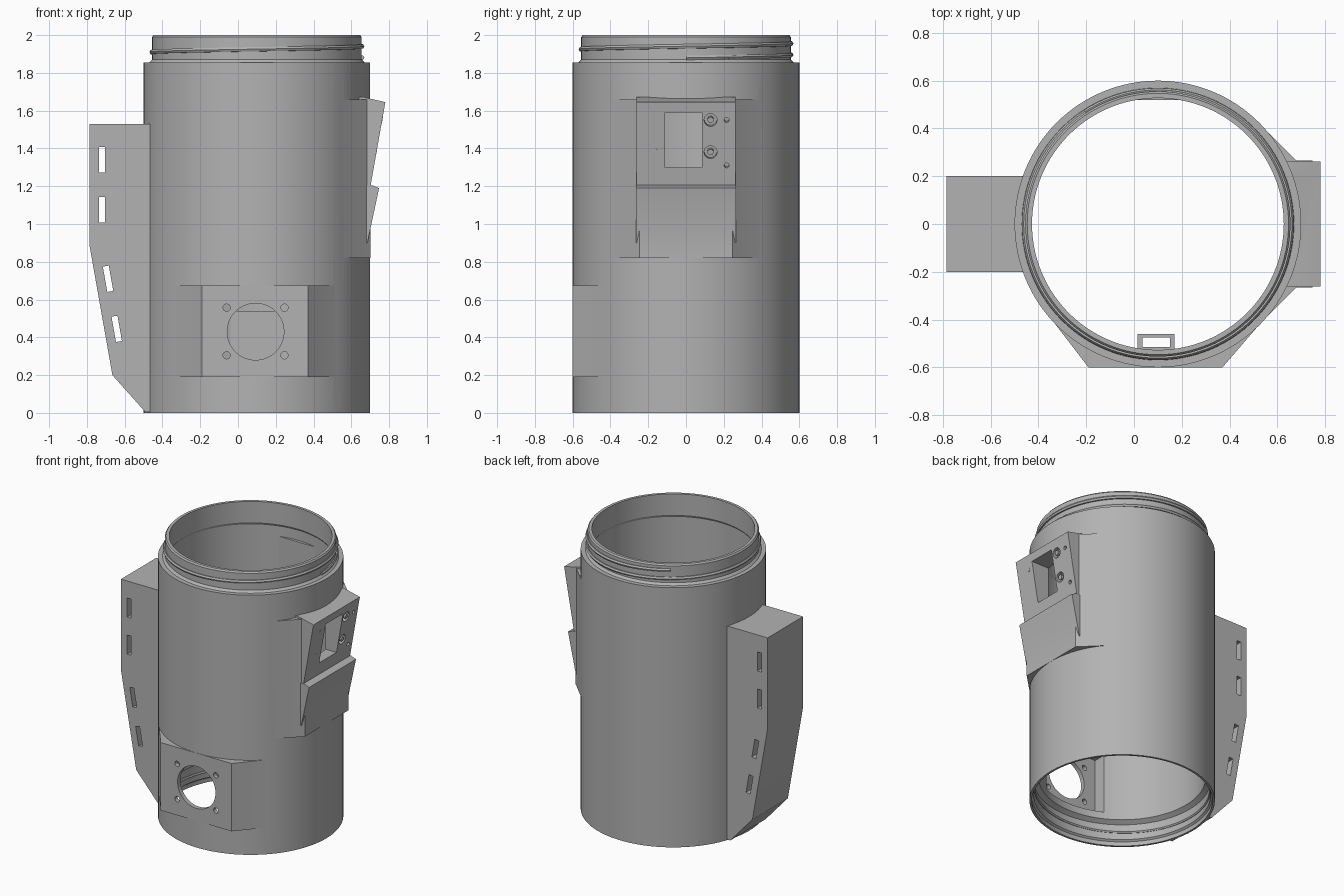
import bpy, bmesh, math
from mathutils import Vector, Matrix

if "Cube" in bpy.data.objects:
    bpy.data.objects.remove(bpy.data.objects["Cube"], do_unlink=True)

CX = 0.1      # tube axis
TILT = math.atan2(0.08, 0.445)   # lean of the mounting panel

grey = bpy.data.materials.new("plain_grey")
grey.use_nodes = True
grey.diffuse_color = (0.45, 0.45, 0.45, 1)
grey.node_tree.nodes["Principled BSDF"].inputs["Base Color"].default_value = (0.45, 0.45, 0.45, 1)


def finish(name, bm):
    bmesh.ops.recalc_face_normals(bm, faces=bm.faces)
    me = bpy.data.meshes.new(name)
    bm.to_mesh(me)
    bm.free()
    me.materials.append(grey)
    ob = bpy.data.objects.new(name, me)
    bpy.context.collection.objects.link(ob)
    return ob


def prism(name, pts, axis, lo, hi):
    """Extrude a flat outline along y or z."""
    bm = bmesh.new()
    at = (lambda p, d: (p[0], d, p[1])) if axis == "y" else (lambda p, d: (p[0], p[1], d))
    face = bm.faces.new([bm.verts.new(at(p, lo)) for p in pts])
    new = bmesh.ops.extrude_face_region(bm, geom=[face])["geom"]
    move = Vector(at((0, 0), hi - lo))
    bmesh.ops.translate(bm, vec=move, verts=[v for v in new if isinstance(v, bmesh.types.BMVert)])
    return finish(name, bm)


def box(name, x, y, z):
    return prism(name, [(x[0], y[0]), (x[1], y[0]), (x[1], y[1]), (x[0], y[1])], "z", *z)


def lathe(name, profile, segs=128):
    """Closed solid of revolution about the tube axis."""
    bm = bmesh.new()
    rings = []
    for r, z in profile:
        rings.append([bm.verts.new((CX + r * math.cos(math.tau * i / segs),
                                    r * math.sin(math.tau * i / segs), z)) for i in range(segs)])
    for a, b in zip(rings, rings[1:]):
        for i in range(segs):
            j = (i + 1) % segs
            bm.faces.new((a[i], a[j], b[j], b[i]))
    bm.faces.new(rings[0])
    bm.faces.new(rings[-1])
    return finish(name, bm)


def rod(name, center, direction, radius, length, segs=32):
    bm = bmesh.new()
    bmesh.ops.create_cone(bm, cap_ends=True, segments=segs, radius1=radius, radius2=radius, depth=length)
    turn = Vector(direction).to_track_quat("Z", "Y").to_matrix().to_4x4()
    bm.transform(Matrix.Translation(center) @ turn)
    return finish(name, bm)


def combine(target, other, operation):
    mod = target.modifiers.new("join", "BOOLEAN")
    mod.operation, mod.object, mod.solver = operation, other, "EXACT"
    bpy.context.view_layer.objects.active = target
    bpy.ops.object.modifier_apply(modifier=mod.name)
    bpy.data.objects.remove(other, do_unlink=True)


def smooth(ob):
    bpy.ops.object.select_all(action="DESELECT")
    ob.select_set(True)
    bpy.context.view_layer.objects.active = ob
    bpy.ops.object.shade_smooth_by_angle(angle=math.radians(25))


def thread(name, radius, z0, pitch, start, end, thick):
    cu = bpy.data.curves.new(name, "CURVE")
    cu.dimensions = "3D"
    cu.bevel_depth, cu.bevel_resolution, cu.use_fill_caps = thick, 1, True
    sp = cu.splines.new("POLY")
    n = (end - start) // 3
    sp.points.add(n)
    for i, p in enumerate(sp.points):
        a = math.radians(start + 3 * i)
        p.co = (CX + radius * math.cos(a), radius * math.sin(a), z0 + pitch * i * 3 / 360, 1)
    cu.materials.append(grey)
    ob = bpy.data.objects.new(name, cu)
    bpy.context.collection.objects.link(ob)
    bpy.ops.object.select_all(action="DESELECT")
    ob.select_set(True)
    bpy.context.view_layer.objects.active = ob
    bpy.ops.object.convert(target="MESH")
    smooth(bpy.context.view_layer.objects.active)


# Outer body with the narrower threaded neck
body = lathe("tube_body", [(0.6, 0), (0.6, 1.855), (0.57, 1.855), (0.555, 1.87),
                           (0.555, 1.99), (0.547, 2.0)])

# Side fin for straps
fin = prism("side_fin", [(-0.3, 1.53), (-0.785, 1.53), (-0.785, 0.88), (-0.665, 0.2),
                         (-0.49, 0.004), (-0.3, 0.004)], "y", -0.2, 0.2)
for x, z, lean in [(-0.72, 1.34, 0), (-0.72, 1.075, 0), (-0.688, 0.71, 10), (-0.642, 0.445, 10)]:
    a = math.radians(lean)
    u, w = Vector((math.cos(a), math.sin(a))) * 0.016, Vector((-math.sin(a), math.cos(a))) * 0.068
    c = Vector((x, z))
    slot = prism("slot", [c - u - w, c + u - w, c + u + w, c - u + w], "y", -0.4, 0.4)
    combine(fin, slot, "DIFFERENCE")
combine(body, fin, "UNION")

# Flat front pad and side pad, flaring tangentially out of the tube
pads = [prism("front_pad", [(-0.19, -0.601), (0.37, -0.601), (0.56, -0.38), (0.1, 0), (-0.36, -0.38)],
              "z", 0.19, 0.675),
        prism("side_pad", [(0.701, -0.245), (0.701, 0.245), (0.53, 0.415), (0.1, 0), (0.53, -0.415)],
              "z", 0.82, 1.66)]
# Tilted mounting panel and the lipped wedge below it
pads.append(prism("panel", [(0.5, 1.673), (0.66, 1.673), (0.78, 1.645), (0.702, 1.203), (0.5, 1.203)],
                  "y", -0.262, 0.262))
pads.append(prism("wedge", [(0.5, 1.21), (0.71, 1.205), (0.747, 1.19), (0.685, 0.9), (0.5, 0.9)],
                  "y", -0.265, 0.265))
for pad in pads:
    combine(body, pad, "UNION")

# Bore, wider at the bottom socket and slightly narrower in the neck
combine(body, lathe("bore", [(0.585, -0.1), (0.585, 0.03), (0.572, 0.04), (0.572, 0.15), (0.54, 0.17),
                             (0.54, 1.83), (0.527, 1.85), (0.527, 2.1)]), "DIFFERENCE")

# Front port: inner pocket, large opening and four screw holes
combine(body, box("pocket", (-0.15, 0.33), (-0.57, -0.35), (0.22, 0.645)), "DIFFERENCE")
combine(body, rod("port", (0.093, -0.6, 0.43), (0, 1, 0), 0.15, 0.4, 64), "DIFFERENCE")
for x in (-0.06, 0.246):
    for z in (0.305, 0.557):
        combine(body, rod("hole", (x, -0.6, z), (0, 1, 0), 0.019, 0.3), "DIFFERENCE")

# Panel window with counterbored screw seats and small pilot holes
combine(body, box("window", (0.4, 0.9), (-0.11, 0.085), (1.3, 1.59)), "DIFFERENCE")
normal = Vector((math.cos(TILT), 0, -math.sin(TILT)))


def on_panel(y, z):
    return Vector((0.702 + (z - 1.203) * math.tan(TILT), y, z))


for y, z in [(s, t) for s in (-0.155, 0.13) for t in (1.38, 1.55)]:
    combine(body, rod("seat", on_panel(y, z), normal, 0.034, 0.07), "DIFFERENCE")
    smooth(rod("screw_post", on_panel(y, z) - normal * 0.025, normal, 0.016, 0.05))
for y, z in [(s, t) for s in (-0.225, 0.215) for t in (1.31, 1.55)]:
    combine(body, rod("pilot", on_panel(y, z), normal, 0.013, 0.08), "DIFFERENCE")
smooth(body)

# Inner plates on the back wall
for name, z in (("lower_inner_plate", (0.2, 0.54)), ("upper_inner_plate", (1.3, 1.76))):
    box(name, (-0.04, 0.24), (0.52, 0.545), z)

# Inner U-shaped clip on the front wall
clip = box("inner_clip", (0.015, 0.17), (-0.535, -0.46), (0.75, 0.95))
combine(clip, box("clip_gap", (0.035, 0.15), (-0.515, -0.475), (0.7, 1.0)), "DIFFERENCE")

# Screw threads on the neck and inside the socket
thread("neck_thread", 0.556, 1.88, 0.06, 0, 483, 0.013)
thread("socket_thread", 0.573, 0.06, 0.055, 0, 480, 0.01)
